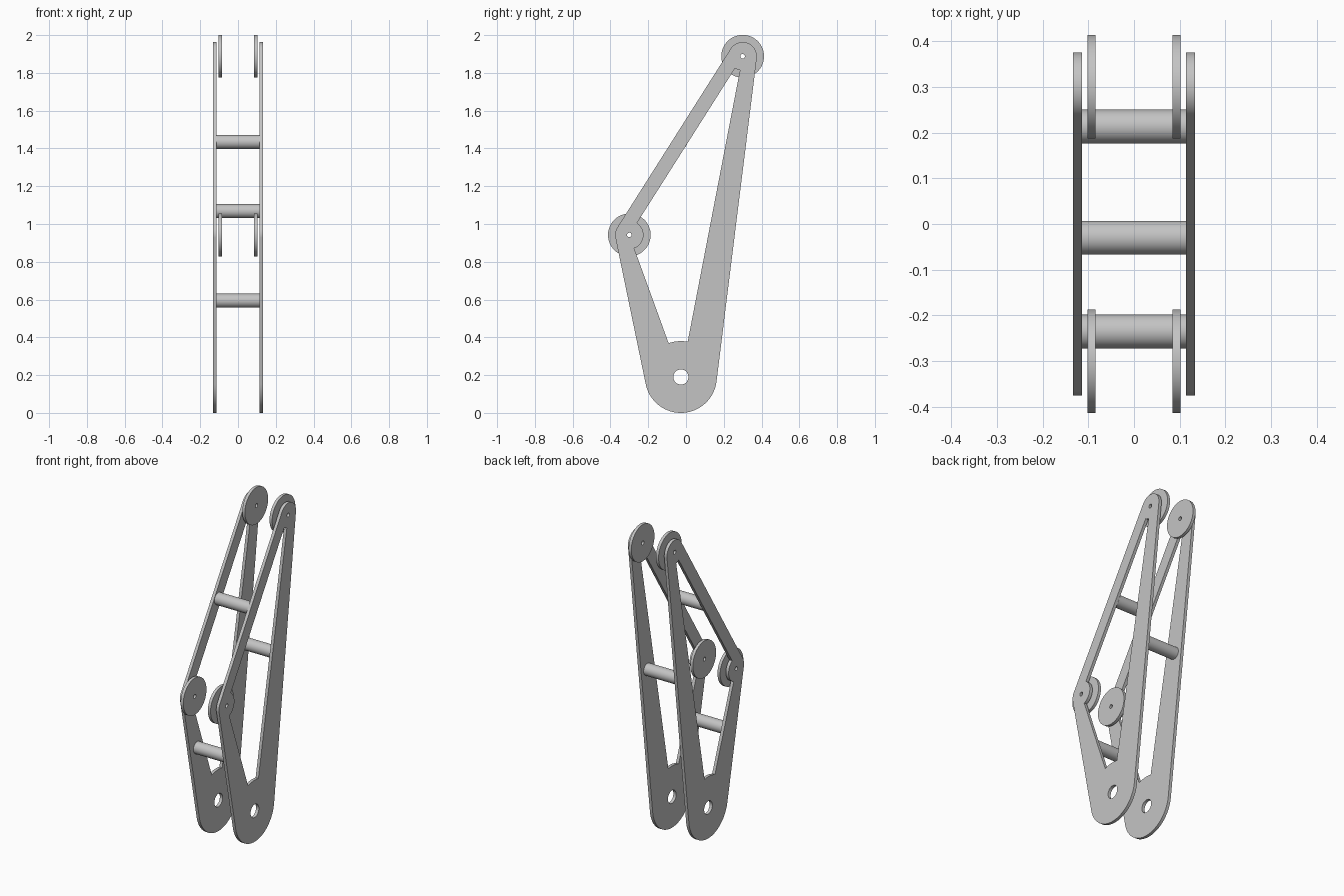
import bpy, bmesh, math
from mathutils import Matrix, Vector

if "Cube" in bpy.data.objects:
    bpy.data.objects.remove(bpy.data.objects["Cube"])

grey = bpy.data.materials.new("plain grey")
grey.diffuse_color = (0.55, 0.55, 0.55, 1)
grey.use_nodes = True
grey.node_tree.nodes["Principled BSDF"].inputs["Base Color"].default_value = grey.diffuse_color

# Plate corners in the (y, z) plane, counter-clockwise: centre, plate radius
HUB, TOP, BACK = Vector((-0.027, 0.19)), Vector((0.30, 1.888)), Vector((-0.30, 0.942))
CORNERS = [(HUB, 0.19), (TOP, 0.075), (BACK, 0.075)]
PLATE_X, PLATE_T = 0.1235, 0.019
DISC_X, DISC_T, DISC_R = 0.093, 0.018, 0.113
ROD_R = 0.037
PIN_R = 0.012


def arc(c, r, a0, a1, n):
    return [(c.x + r * math.cos(a0 + (a1 - a0) * i / n),
             c.y + r * math.sin(a0 + (a1 - a0) * i / n)) for i in range(n + 1)]


def circle(c, r, n=64):
    return arc(c, r, 0, math.tau, n)[:-1]


def heading(a, b):
    return math.atan2(b.y - a.y, b.x - a.x)


def plate_outline():
    # Belt of tangent lines and arcs around the three corners
    def normal(i):
        (a, ra), (b, rb) = CORNERS[i % 3], CORNERS[(i + 1) % 3]
        return heading(a, b) - math.acos((ra - rb) / (b - a).length)
    pts = []
    for i, (c, r) in enumerate(CORNERS):
        a0 = normal(i - 1)
        pts += arc(c, r, a0, a0 + (normal(i) - a0) % math.tau, 40)
    return pts


def plate_window():
    # Triangle between the corner centres, bitten by the corner circles
    pts = []
    for i, (c, r) in enumerate(CORNERS):
        a0 = heading(c, CORNERS[i - 1][0])
        a1 = heading(c, CORNERS[(i + 1) % 3][0])
        d = (a1 - a0 + math.pi) % math.tau - math.pi
        pts += arc(c, r, a0, a0 + d, 24)
    return pts


def finish(ob):
    bpy.ops.object.select_all(action='DESELECT')
    ob.select_set(True)
    bpy.context.view_layer.objects.active = ob
    bpy.ops.object.shade_smooth_by_angle(angle=math.radians(30))


def sheet(name, loops, x, thick):
    # Flat part cut from loops in the (y, z) plane, centred on x
    cu = bpy.data.curves.new(name, 'CURVE')
    cu.dimensions, cu.fill_mode, cu.extrude = '2D', 'BOTH', thick / 2
    for loop in loops:
        s = cu.splines.new('POLY')
        s.points.add(len(loop) - 1)
        for p, (u, v) in zip(s.points, loop):
            p.co = (u, v, 0, 1)
        s.use_cyclic_u = True
    tmp = bpy.data.objects.new(name + " curve", cu)
    bpy.context.collection.objects.link(tmp)
    dg = bpy.context.evaluated_depsgraph_get()
    me = bpy.data.meshes.new_from_object(tmp.evaluated_get(dg))
    bpy.data.objects.remove(tmp)
    bm = bmesh.new()
    bm.from_mesh(me)
    bmesh.ops.remove_doubles(bm, verts=bm.verts, dist=1e-5)
    to_yz = Matrix(((0, 0, 1, x), (1, 0, 0, 0), (0, 1, 0, 0), (0, 0, 0, 1)))
    bmesh.ops.transform(bm, matrix=to_yz, verts=bm.verts)
    bmesh.ops.recalc_face_normals(bm, faces=bm.faces)
    bm.to_mesh(me)
    bm.free()
    me.materials.clear()
    me.materials.append(grey)
    ob = bpy.data.objects.new(name, me)
    bpy.context.collection.objects.link(ob)
    finish(ob)


for side, label in ((-1, "left"), (1, "right")):
    # Side plate with window, hub hole and two pin holes
    sheet(label + "_side_plate",
          [plate_outline(), plate_window(), circle(HUB, 0.04),
           circle(TOP, PIN_R, 24), circle(BACK, PIN_R, 24)],
          side * PLATE_X, PLATE_T)
    # Roller discs inside the plates
    for c, where in ((TOP, "top"), (BACK, "elbow")):
        sheet(f"{label}_{where}_disc", [circle(c, DISC_R, 96), circle(c, PIN_R, 24)],
              side * DISC_X, DISC_T)

# Cross rods joining the plates, one on each arm
for name, y, z in (("upper_rod", -0.03, 1.434), ("middle_rod", 0.213, 1.068),
                   ("lower_rod", -0.235, 0.594)):
    bpy.ops.mesh.primitive_cylinder_add(vertices=64, radius=ROD_R,
                                        depth=2 * PLATE_X - PLATE_T,
                                        location=(0, y, z), rotation=(0, math.pi / 2, 0))
    rod = bpy.context.object
    rod.name = name
    rod.data.materials.append(grey)
    finish(rod)
